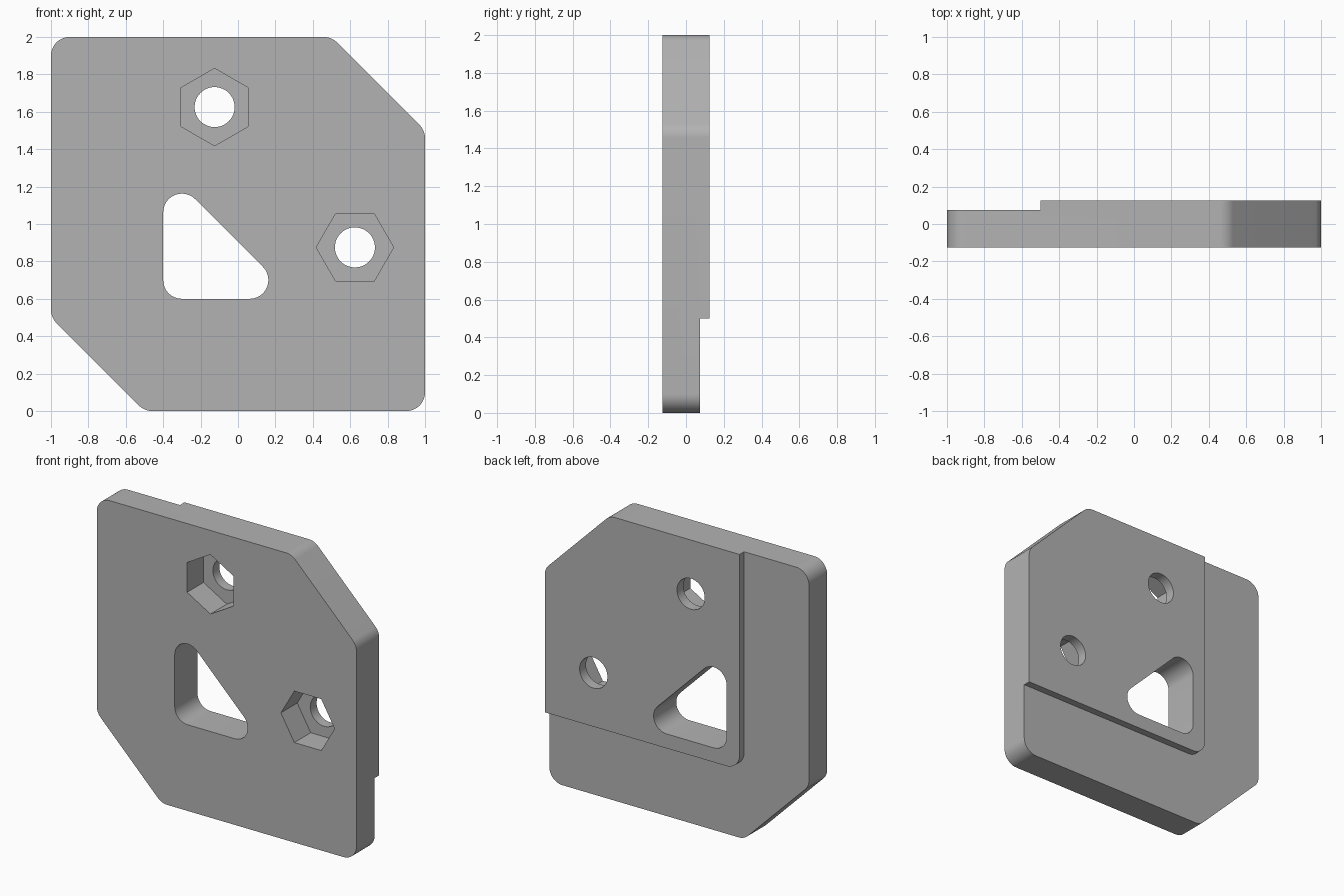
import bpy, math
from mathutils import Vector

cube = bpy.data.objects.get("Cube")
if cube:
    bpy.data.objects.remove(cube, do_unlink=True)

FRONT, STEP, BACK = -0.125, 0.075, 0.125
POCKET_DEPTH = 0.18

grey = bpy.data.materials.new("plain grey")
grey.use_nodes = True
grey.diffuse_color = (0.45, 0.45, 0.45, 1)
grey.node_tree.nodes["Principled BSDF"].inputs["Base Color"].default_value = grey.diffuse_color


def fillet(corners, steps=12):
    """Round each (x, z, radius) corner of a closed outline."""
    out = []
    for i, (x, z, r) in enumerate(corners):
        p = Vector((x, z))
        if r == 0:
            out.append(p)
            continue
        a = (Vector(corners[i - 1][:2]) - p).normalized()
        b = (Vector(corners[(i + 1) % len(corners)][:2]) - p).normalized()
        half = a.angle(b) / 2
        centre = p + (a + b).normalized() * r / math.sin(half)
        start = p + a * r / math.tan(half) - centre
        end = p + b * r / math.tan(half) - centre
        sweep = math.pi - 2 * half
        for k in range(steps + 1):
            t = k / steps
            out.append(centre + (start * math.sin((1 - t) * sweep)
                                 + end * math.sin(t * sweep)) / math.sin(sweep))
    return out


def ring(x, z, radius, sides, turn=0.0):
    return [Vector((x + radius * math.cos(turn + math.tau * k / sides),
                    z + radius * math.sin(turn + math.tau * k / sides)))
            for k in range(sides)]


def prism(name, outline, y0, y1):
    """Extrude a counter-clockwise x-z outline from y0 to y1."""
    n = len(outline)
    verts = [(p.x, y, p.y) for y in (y0, y1) for p in outline]
    faces = [list(range(n)), list(range(2 * n - 1, n - 1, -1))]
    faces += [[(i + 1) % n, i, n + i, n + (i + 1) % n] for i in range(n)]
    mesh = bpy.data.meshes.new(name)
    mesh.from_pydata(verts, [], faces)
    mesh.materials.append(grey)
    ob = bpy.data.objects.new(name, mesh)
    bpy.context.collection.objects.link(ob)
    return ob


# Plate with two clipped corners
R = 0.1
plate = prism("plate", fillet([(-0.5, 0, R), (1, 0, R), (1, 1.5, R),
                               (0.5, 2, R), (-1, 2, R), (-1, 0.5, R)]), FRONT, BACK)

# L-shaped rebate on the back, leaving the raised pad
cutters = [prism("rebate_cutter", fillet([(-1.5, -0.5, 0), (1.5, -0.5, 0), (1.5, 0.5, 0),
                                          (-0.5, 0.5, R), (-0.5, 2.5, 0), (-1.5, 2.5, 0)]),
                 STEP, 0.3)]

# Rounded triangular window
cutters.append(prism("window_cutter", fillet([(-0.4, 0.6, R), (0.304, 0.6, R),
                                              (-0.4, 1.304, R)]), -0.3, 0.3))

# Bolt holes with hexagonal nut pockets in the front
for name, x, z, turn in (("upper", -0.125, 1.625, math.pi / 6), ("side", 0.625, 0.875, 0)):
    cutters.append(prism(name + "_pocket_cutter", ring(x, z, 0.207, 6, turn),
                         -0.3, FRONT + POCKET_DEPTH))
    cutters.append(prism(name + "_hole_cutter", ring(x, z, 0.107, 48), -0.35, 0.35))

bpy.ops.object.select_all(action="DESELECT")
plate.select_set(True)
bpy.context.view_layer.objects.active = plate
for cutter in cutters:
    mod = plate.modifiers.new(cutter.name, "BOOLEAN")
    mod.operation = "DIFFERENCE"
    mod.solver = "EXACT"
    mod.object = cutter
    bpy.ops.object.modifier_apply(modifier=mod.name)
    bpy.data.objects.remove(cutter, do_unlink=True)

bpy.ops.object.shade_smooth_by_angle(angle=math.radians(30))
